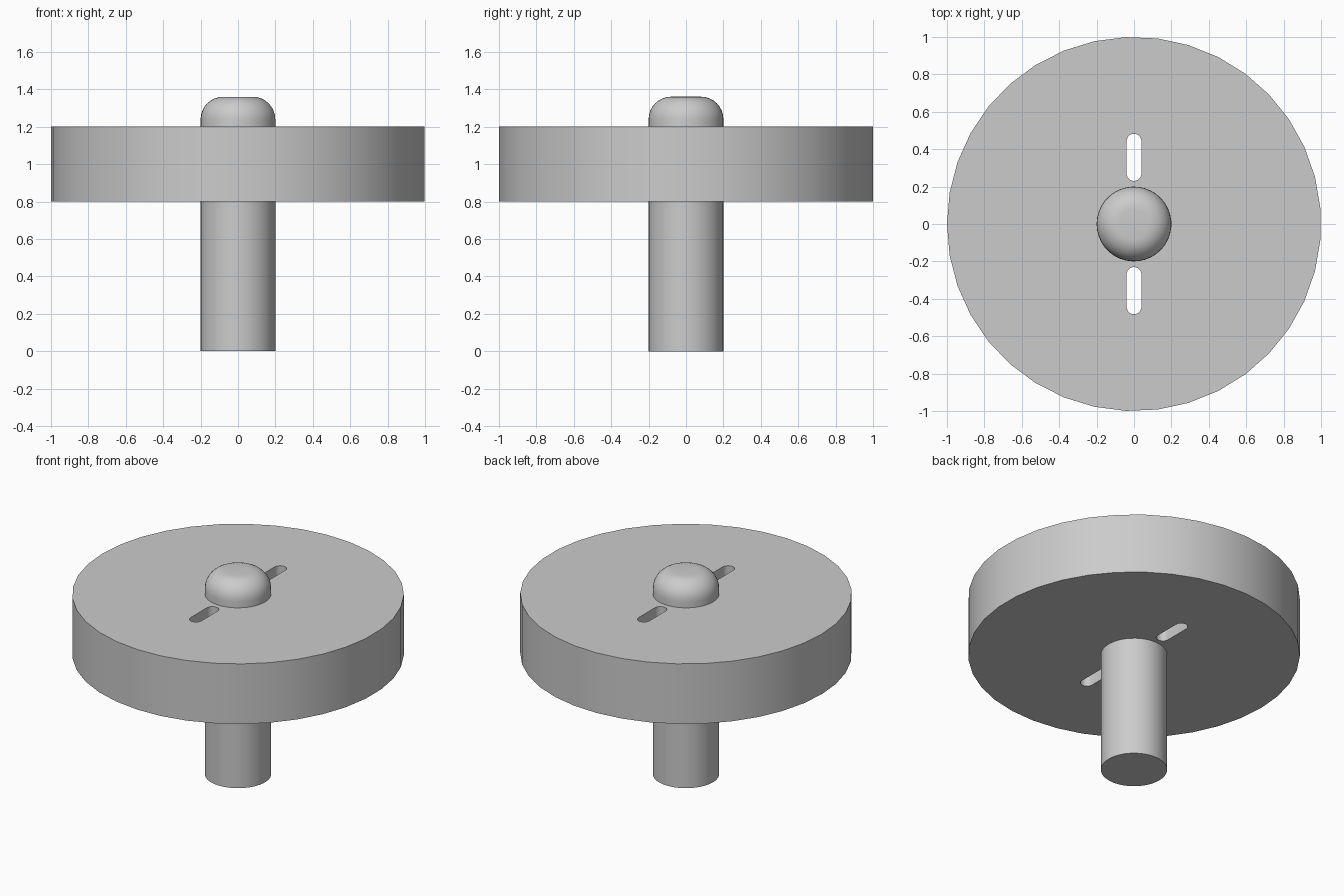
import bpy, bmesh
from math import pi, sin, cos, radians
from mathutils import Matrix

if "Cube" in bpy.data.objects:
    bpy.data.objects.remove(bpy.data.objects["Cube"])

SIDES = 37

grey = bpy.data.materials.new("plain grey")
grey.use_nodes = True
grey.diffuse_color = (0.6, 0.6, 0.6, 1)
grey.node_tree.nodes["Principled BSDF"].inputs["Base Color"].default_value = (0.6, 0.6, 0.6, 1)


def finish(bm, name):
    bmesh.ops.recalc_face_normals(bm, faces=bm.faces)
    mesh = bpy.data.meshes.new(name)
    bm.to_mesh(mesh)
    bm.free()
    mesh.materials.append(grey)
    obj = bpy.data.objects.new(name, mesh)
    bpy.context.collection.objects.link(obj)
    return obj


def select(obj):
    bpy.ops.object.select_all(action="DESELECT")
    obj.select_set(True)
    bpy.context.view_layer.objects.active = obj


def lathe(name, profile):
    """Revolve (radius, height) points around z, with flat caps."""
    bm = bmesh.new()
    verts = [bm.verts.new((-r, 0, z)) for r, z in profile]
    edges = [bm.edges.new(pair) for pair in zip(verts, verts[1:])]
    bmesh.ops.spin(bm, geom=verts + edges, cent=(0, 0, 0), axis=(0, 0, 1),
                   angle=2 * pi, steps=SIDES)
    bmesh.ops.remove_doubles(bm, verts=bm.verts, dist=0.0005)
    # merge the cap fans into single flat faces
    bmesh.ops.dissolve_limit(bm, angle_limit=radians(0.5),
                             verts=bm.verts, edges=bm.edges)
    return finish(bm, name)


def slot_cutter(name, y, half_length, radius, steps=10):
    """Upright prism with a rounded slot outline."""
    bm = bmesh.new()
    outline = []
    for end in (0, 1):
        offset = (half_length - radius) * (1 - 2 * end)
        for i in range(steps + 1):
            a = pi * (end + i / steps)
            outline.append(bm.verts.new((radius * cos(a), y + offset + radius * sin(a), 0.6)))
    face = bm.faces.new(outline)
    top = bmesh.ops.extrude_face_region(bm, geom=[face])["geom"]
    bmesh.ops.translate(bm, vec=(0, 0, 0.8),
                        verts=[v for v in top if isinstance(v, bmesh.types.BMVert)])
    return finish(bm, name)


# Wheel disc with two through slots
disc = lathe("wheel_disc", [(0, 0.8), (1, 0.8), (1, 1.2), (0, 1.2)])
for side in (-1, 1):
    cutter = slot_cutter("slot_cutter", side * 0.356, 0.126, 0.04)
    cutter.hide_render = True
    cut = disc.modifiers.new("slot", "BOOLEAN")
    cut.operation = "DIFFERENCE"
    cut.solver = "EXACT"
    cut.object = cutter
    select(disc)
    bpy.ops.object.modifier_apply(modifier=cut.name)
    bpy.data.objects.remove(cutter)

# Axle below the disc
axle = lathe("axle", [(0, 0), (0.2, 0), (0.2, 0.81), (0, 0.81)])

# Rounded cap above the disc
FILLET = 0.12
arc = [(0.2 - FILLET + FILLET * cos(a), 1.36 - FILLET + FILLET * sin(a))
       for a in (i * pi / 16 for i in range(9))]
cap = lathe("rounded_cap", [(0, 1.19), (0.2, 1.19)] + arc + [(0, 1.36)])

for part in (disc, axle, cap):
    select(part)
    bpy.ops.object.shade_smooth_by_angle(angle=radians(30))
